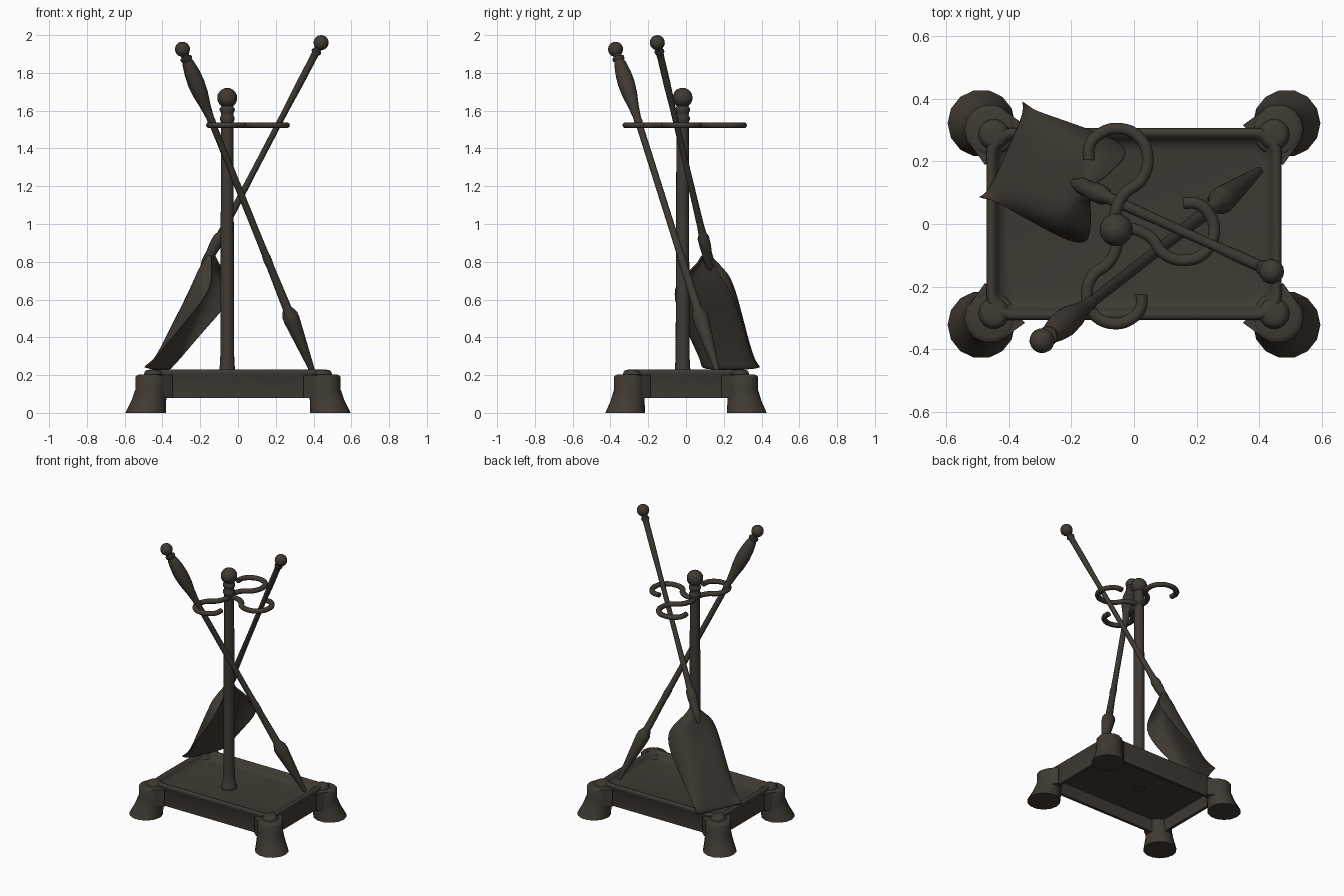
import bpy, bmesh, math
from mathutils import Vector

if "Cube" in bpy.data.objects:
    bpy.data.objects.remove(bpy.data.objects["Cube"])

iron = bpy.data.materials.new("dark_iron")
iron.diffuse_color = (0.05, 0.041, 0.032, 1)
iron.use_nodes = True
iron.node_tree.nodes["Principled BSDF"].inputs["Base Color"].default_value = iron.diffuse_color


def finish(obj, angle=40):
    obj.data.materials.append(iron)
    bpy.ops.object.select_all(action='DESELECT')
    obj.select_set(True)
    bpy.context.view_layer.objects.active = obj
    bpy.ops.object.shade_smooth_by_angle(angle=math.radians(angle))
    return obj


def loft(name, rings, closed=True, caps=True, angle=40):
    """Skin a list of point loops."""
    bm = bmesh.new()
    vs = [[bm.verts.new(p) for p in ring] for ring in rings]
    n = len(vs[0])
    for a, b in zip(vs, vs[1:]):
        for i in range(n if closed else n - 1):
            j = (i + 1) % n
            bm.faces.new((a[i], a[j], b[j], b[i]))
    if caps:
        bm.faces.new(vs[0][::-1])
        bm.faces.new(vs[-1])
    bmesh.ops.recalc_face_normals(bm, faces=bm.faces)
    me = bpy.data.meshes.new(name)
    bm.to_mesh(me)
    bm.free()
    obj = bpy.data.objects.new(name, me)
    bpy.context.collection.objects.link(obj)
    return finish(obj, angle)


def circle(c, r, n=16, u=Vector((1, 0, 0)), v=Vector((0, 1, 0))):
    return [Vector(c) + r * (math.cos(2 * math.pi * i / n) * u + math.sin(2 * math.pi * i / n) * v)
            for i in range(n)]


def turned(name, start, direction, profile, n=18):
    """Lathe a (distance, radius) profile about any axis."""
    d = Vector(direction).normalized()
    u = d.orthogonal().normalized()
    v = d.cross(u)
    return loft(name, [circle(Vector(start) + d * s, r, n, u, v) for s, r in profile])


def ball(r, stop=155):
    return [(-r * math.cos(math.radians(a)), r * math.sin(math.radians(a)))
            for a in [3, 18, 36, 54, 72, 90, 108, 126, 142, stop]]


def rounded_rect(hx, hy, r, z, k=6):
    pts = []
    for q, (sx, sy) in enumerate([(1, 1), (-1, 1), (-1, -1), (1, -1)]):
        for i in range(k + 1):
            a = math.pi / 2 * (q + i / k)
            pts.append((sx * (hx - r) + r * math.cos(a), sy * (hy - r) + r * math.sin(a), z))
    return pts


# tray: hollow below, recessed above
loft("tray", [rounded_rect(*p) for p in [
    (.44, .275, .06, .165), (.445, .28, .06, .08), (.465, .30, .07, .08), (.465, .30, .07, .20),
    (.472, .307, .075, .212), (.468, .303, .075, .225), (.458, .293, .07, .23),
    (.446, .281, .065, .226), (.438, .273, .06, .21), (.425, .26, .06, .188), (.40, .235, .05, .182)]],
    angle=60)

# four splayed feet with diagonal webs and low domed caps
for sx in (-1, 1):
    for sy in (-1, 1):
        def at(x, y, z):
            return (sx * x, sy * y, z)
        tag = ("left" if sx < 0 else "right") + ("_front" if sy < 0 else "_back")
        loft("foot_" + tag, [circle(at(x, y, z), r, 14) for x, y, z, r in [
            (.488, .322, 0, .108), (.472, .309, .065, .092), (.46, .30, .125, .083),
            (.46, .30, .19, .083), (.459, .299, .199, .078), (.456, .296, .203, .066)]], angle=60)
        w = .064
        loft("web_" + tag, [[at(.412 - w, .252 + w, z), at(.412 + w, .252 - w, z),
                             at(.47 + w * .85, .31 - w * .85, z), at(.47 - w * .85, .31 + w * .85, z)]
                            for z in (.08, .2)])
        loft("cap_" + tag, [circle(at(.448, .286, z), r, 14) for z, r in
                            [(.19, .052), (.206, .049), (.22, .044), (.227, .034), (.229, .02)]], angle=80)

# centre post with ball finial
PX, PY = -.057, -.018
turned("post", (PX, PY, 0), (0, 0, 1), [
    (.16, .036), (.185, .05), (.197, .05), (.21, .042), (.3, .037), (1.5, .033), (1.54, .033),
    (1.55, .038), (1.565, .038), (1.575, .032), (1.59, .034), (1.6, .04), (1.61, .04), (1.625, .03)])
turned("post_ball", (PX, PY, 1.668), (0, 0, -1), ball(.053))

# three curled hooks, one shape turned in quarter steps
hook = [(0, 0), (-.003, .05), (.025, .113), (.08, .158), (.101, .225), (.075, .293),
        (.005, .323), (-.058, .302), (-.086, .265), (-.087, .222)]
for k, s in enumerate([1, .97, .93]):
    cu = bpy.data.curves.new("hook", 'CURVE')
    cu.dimensions = '3D'
    cu.bevel_depth, cu.bevel_resolution, cu.use_fill_caps, cu.resolution_u = .0185, 3, True, 6
    sp = cu.splines.new('BEZIER')
    sp.bezier_points.add(len(hook) - 1)
    for bp, (x, y) in zip(sp.bezier_points, hook):
        bp.co = (x * s, y * s, 0)
        bp.handle_left_type = bp.handle_right_type = 'AUTO'
    tmp = bpy.data.objects.new("hook_curve", cu)
    bpy.context.collection.objects.link(tmp)
    bpy.context.view_layer.update()
    me = bpy.data.meshes.new_from_object(tmp.evaluated_get(bpy.context.evaluated_depsgraph_get()))
    bpy.data.objects.remove(tmp)
    me.materials.clear()
    ob = bpy.data.objects.new("hook_%d" % (k + 1), me)
    bpy.context.collection.objects.link(ob)
    ob.location = (PX, PY, 1.523)
    ob.rotation_euler[2] = -k * math.pi / 2
    ob.scale.z = .88
    finish(ob)

# poker: bulbous handle, thin rod, tapered spike socket
A = Vector((-.294, -.373, 1.925))
dA = Vector((.404, .316, -1)).normalized()
turned("poker_ball", A, dA, ball(.04))
turned("poker", A, dA, [
    (.03, .022), (.045, .022), (.05, .032), (.06, .032), (.068, .026), (.085, .032), (.14, .041),
    (.2, .045), (.27, .040), (.34, .028), (.41, .020), (.43, .022), (.45, .018), (1.1, .018),
    (1.22, .019), (1.24, .022), (1.27, .022), (1.3, .02), (1.54, .024), (1.58, .042), (1.61, .043),
    (1.75, .03), (1.93, .013)])

# shovel rod and handle
B = Vector((.44, -.152, 1.96))
dB = Vector((-.523, .236, -1)).normalized()
turned("shovel_ball", B, dB, ball(.04))
turned("shovel_rod", B, dB, [
    (.03, .02), (.045, .02), (.05, .026), (.06, .026), (.068, .02), (.1, .019), (.25, .019), (.4, .016),
    (.8, .016), (1.12, .019), (1.17, .022), (1.19, .031), (1.24, .031), (1.28, .027),
    (1.34, .027), (1.40, .01)])

# shovel blade: domed pan, deep side walls at the shoulders fading toward the lip
W = Vector((.41, .912, 0)).normalized()
N = W.cross(dB).normalized()
stations = [  # distance, half width, centre height, edge height
    (1.29, .025, .005, -.02), (1.32, .04, .004, -.045), (1.35, .085, .0, -.09),
    (1.385, .135, -.008, -.13), (1.42, .158, -.016, -.148), (1.48, .172, -.024, -.15),
    (1.56, .174, -.028, -.138), (1.66, .17, -.03, -.113), (1.76, .164, -.034, -.09),
    (1.86, .159, -.042, -.068), (1.92, .159, -.048, -.05), (1.965, .169, -.056, -.028)]
U = [-1, -.99, -.97, -.92, -.82, -.6, -.3, 0, .3, .6, .82, .92, .97, .99, 1]
blade = loft("shovel_blade", [[B + dB * s + W * (h * u) + N * (c + (e - c) * abs(u) ** 7) for u in U]
                              for s, h, c, e in stations], closed=False, caps=False, angle=60)
sol = blade.modifiers.new("thickness", 'SOLIDIFY')
sol.thickness, sol.offset = .01, 0
sub = blade.modifiers.new("smooth", 'SUBSURF')
sub.levels = sub.render_levels = 1
